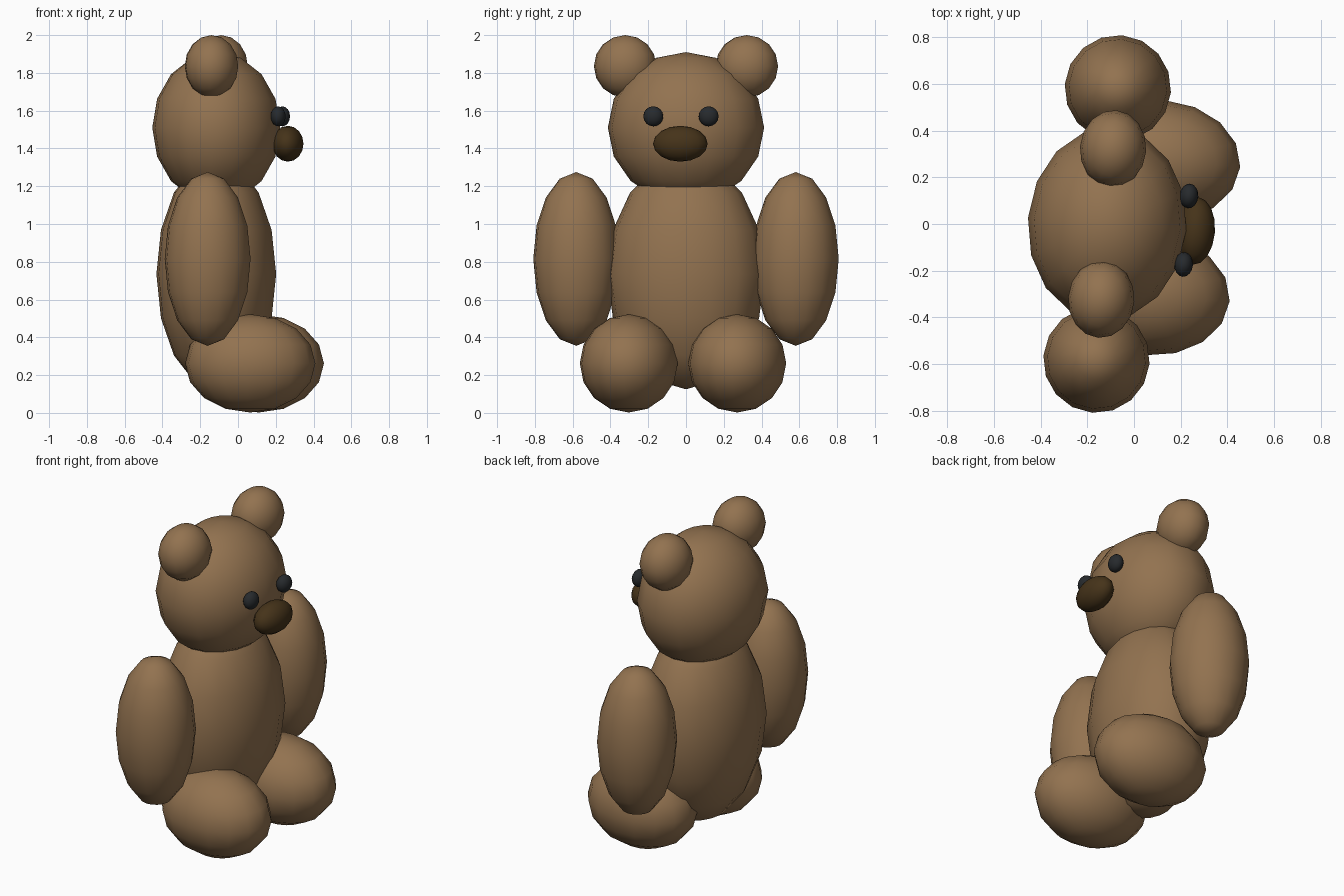
import bpy
from math import radians
from mathutils import Matrix

cube = bpy.data.objects.get("Cube")
if cube:
    bpy.data.objects.remove(cube, do_unlink=True)


def material(name, rgb):
    mat = bpy.data.materials.new(name)
    mat.use_nodes = True
    mat.diffuse_color = (*rgb, 1)
    mat.node_tree.nodes["Principled BSDF"].inputs["Base Color"].default_value = (*rgb, 1)
    return mat


fur = material("brown_fur", (0.29, 0.17, 0.08))
nose_brown = material("dark_brown", (0.06, 0.033, 0.01))
eye_black = material("eye_black", (0.02, 0.023, 0.026))

# The toy faces +x and is turned slightly about its upright axis
placement = Matrix.Translation((-0.115, 0, 0)) @ Matrix.Rotation(radians(-4.5), 4, "Z")


def ellipsoid(name, centre, radii, mat):
    bpy.ops.mesh.primitive_uv_sphere_add(segments=16, ring_count=8, radius=1)
    obj = bpy.context.object
    obj.name = name
    obj.data.transform(placement @ Matrix.Translation(centre) @ Matrix.Diagonal((*radii, 1)))
    obj.data.materials.append(mat)
    bpy.ops.object.shade_smooth()


def pair(name, centre, radii, mat):
    x, y, z = centre
    for side, sign in (("left", 1), ("right", -1)):
        ellipsoid(f"{side}_{name}", (x, sign * y, z), radii, mat)


# Trunk and head
ellipsoid("body", (0, 0, 0.735), (0.318, 0.42, 0.61), fur)
ellipsoid("head", (0, 0, 1.51), (0.34, 0.415, 0.40), fur)

# Limbs and ears
pair("arm", (0, 0.583, 0.815), (0.228, 0.228, 0.46), fur)
pair("leg", (0.203, 0.288, 0.262), (0.346, 0.26, 0.26), fur)
pair("ear", (0, 0.323, 1.835), (0.142, 0.166, 0.165), fur)

# Face
ellipsoid("nose", (0.38, 0, 1.425), (0.083, 0.145, 0.095), nose_brown)
pair("eye", (0.34, 0.147, 1.57), (0.04, 0.053, 0.053), eye_black)
